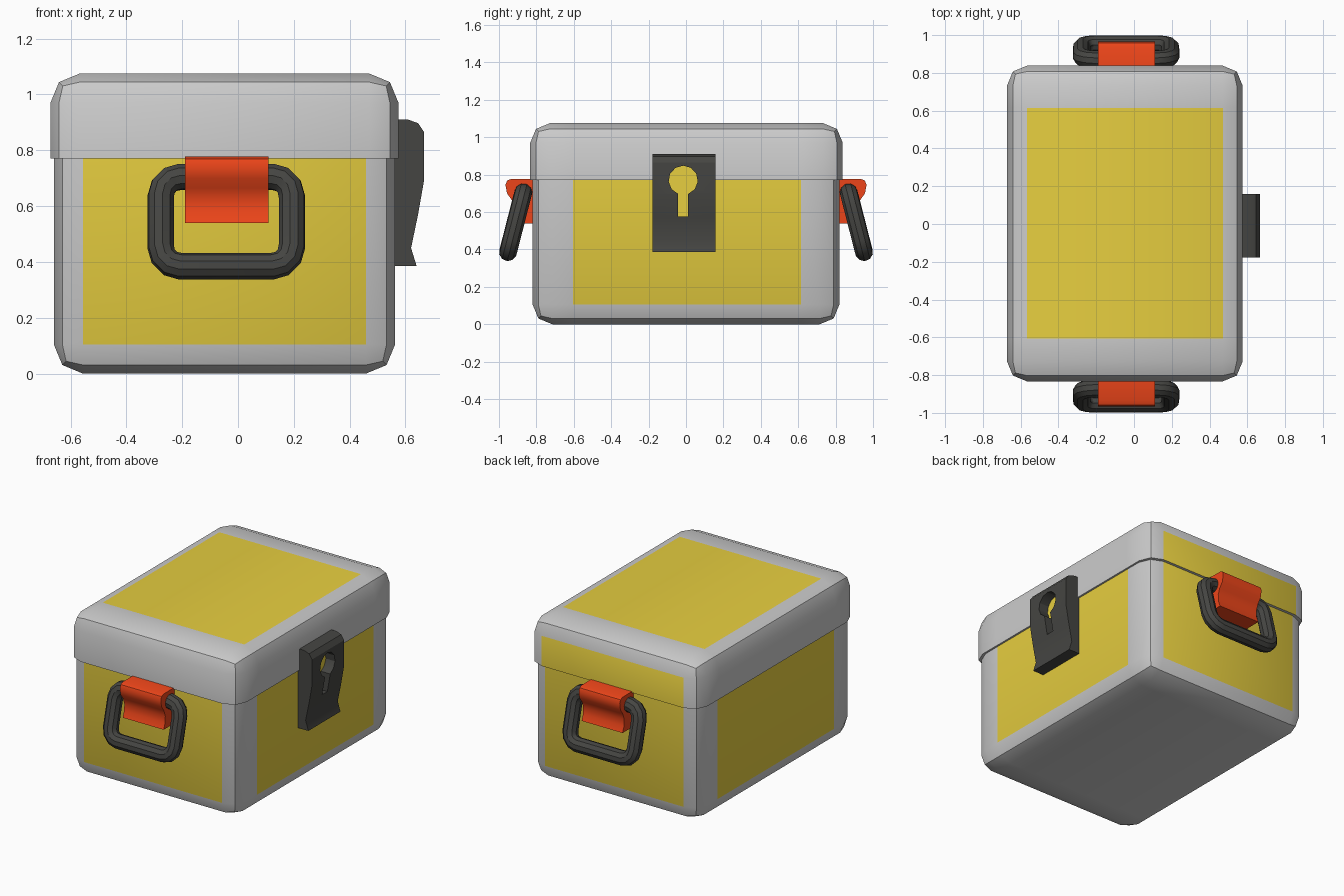
import bpy, bmesh
from math import sin, cos, radians
from mathutils import Vector

if "Cube" in bpy.data.objects:
    bpy.data.objects.remove(bpy.data.objects["Cube"])


def material(name, color):
    m = bpy.data.materials.new(name)
    m.diffuse_color = (*color, 1)
    m.use_nodes = True
    m.node_tree.nodes["Principled BSDF"].inputs["Base Color"].default_value = m.diffuse_color
    return m


GREY = material("grey", (0.6, 0.6, 0.6))
YELLOW = material("yellow", (0.8, 0.62, 0.05))
RED = material("red", (0.85, 0.06, 0.01))
DARK = material("dark", (0.06, 0.06, 0.055))


def finish(ob):
    bpy.ops.object.select_all(action='DESELECT')
    ob.select_set(True)
    bpy.context.view_layer.objects.active = ob
    bpy.ops.object.shade_smooth_by_angle(angle=radians(32))


def add_mesh(name, bm, mats):
    me = bpy.data.meshes.new(name)
    bmesh.ops.recalc_face_normals(bm, faces=bm.faces)
    bm.to_mesh(me)
    bm.free()
    for m in mats:
        me.materials.append(m)
    ob = bpy.data.objects.new(name, me)
    bpy.context.collection.objects.link(ob)
    finish(ob)
    return ob


def rounded_box(name, lo, hi, flat_z, is_yellow):
    """Box with every edge rounded except those at height flat_z."""
    lo, hi = Vector(lo), Vector(hi)
    bm = bmesh.new()
    bmesh.ops.create_cube(bm, size=1)
    for v in bm.verts:
        v.co = (lo + hi) / 2 + v.co * (hi - lo)
    edges = [e for e in bm.edges
             if not all(abs(v.co.z - flat_z) < 1e-4 for v in e.verts)]
    bmesh.ops.bevel(bm, geom=edges, offset=0.105, segments=2, profile=0.5,
                    affect='EDGES')
    # cuts that bound the yellow panels
    for y in (-0.605, 0.615):
        bmesh.ops.bisect_plane(bm, geom=bm.verts[:] + bm.edges[:] + bm.faces[:],
                               plane_co=(0, y, 0), plane_no=(0, 1, 0))
    bmesh.ops.recalc_face_normals(bm, faces=bm.faces)
    for f in bm.faces:
        centre = abs(f.calc_center_median().y) < 0.6
        f.material_index = int(is_yellow(f.normal, centre))
    return add_mesh(name, bm, [GREY, YELLOW])


def prism(name, outline, start, end, place, mat):
    """Extrude a 2D outline from start to end; place maps (u, v, w) to xyz."""
    bm = bmesh.new()
    a = [bm.verts.new(place(u, v, start)) for u, v in outline]
    b = [bm.verts.new(place(u, v, end)) for u, v in outline]
    bm.faces.new(a)
    bm.faces.new(b[::-1])
    for i in range(len(a)):
        j = (i + 1) % len(a)
        bm.faces.new((a[i], b[i], b[j], a[j]))
    return add_mesh(name, bm, [mat])


# box body and overlapping lid
rounded_box("box_body", (-0.66, -0.82, 0), (0.563, 0.82, 0.79), 0.79,
            lambda n, c: abs(n.y) > 0.99 or (abs(n.x) > 0.99 and c))
rounded_box("lid", (-0.672, -0.833, 0.77), (0.575, 0.838, 1.075), 0.77,
            lambda n, c: n.y > 0.99 or (n.z > 0.99 and c))

# carrying handles and their red holders, one pair per end
HOLDER = [(0.80, 0.778), (0.935, 0.777), (0.957, 0.768), (0.965, 0.745),
          (0.957, 0.70), (0.932, 0.665), (0.918, 0.625), (0.92, 0.58),
          (0.935, 0.54), (0.80, 0.54)]


def handle_path(s):
    r, cx, w, h = 0.07, -0.042, 0.235, 0.16
    pts = []
    for k, (sx, sz) in enumerate(((1, 1), (-1, 1), (-1, -1), (1, -1))):
        for i in range(4):
            a = radians(90 * k + 30 * i)
            x = cx + sx * (w - r) + r * cos(a)
            z = 0.545 + sz * (h - r) + r * sin(a)
            pts.append((x, s * (0.87 + 0.256 * (0.705 - z)), z))
    return pts


for s, side in ((-1, "front"), (1, "back")):
    prism(side + "_handle_holder", HOLDER, -0.19, 0.11,
          lambda u, v, w, s=s: (w, s * u, v), RED)
    cu = bpy.data.curves.new(side + "_handle", 'CURVE')
    cu.dimensions = '3D'
    cu.bevel_depth = 0.048
    cu.bevel_resolution = 3
    pts = handle_path(s)
    sp = cu.splines.new('POLY')
    sp.points.add(len(pts) - 1)
    for p, co in zip(sp.points, pts):
        p.co = (*co, 1)
    sp.use_cyclic_u = True
    cu.materials.append(DARK)
    ob = bpy.data.objects.new(side + "_handle", cu)
    bpy.context.collection.objects.link(ob)
    bpy.ops.object.select_all(action='DESELECT')
    ob.select_set(True)
    bpy.context.view_layer.objects.active = ob
    bpy.ops.object.convert(target='MESH')
    finish(bpy.context.object)

# lock plate with a keyhole cut through it
LOCK = [(0.55, 0.91), (0.61, 0.91), (0.645, 0.897), (0.667, 0.865),
        (0.667, 0.695), (0.645, 0.57), (0.62, 0.45), (0.64, 0.385),
        (0.55, 0.385)]
KEYHOLE = [(-0.015 + 0.078 * cos(radians(a)), 0.77 + 0.078 * sin(radians(a)))
           for a in range(-70, 251, 32)]
KEYHOLE += [(-0.042, 0.575), (0.012, 0.575)]

lock = prism("lock_plate", LOCK, -0.178, 0.158, lambda u, v, w: (u, w, v), DARK)
cutter = prism("keyhole_cutter", KEYHOLE, 0.5, 0.75,
               lambda u, v, w: (w, u, v), DARK)
mod = lock.modifiers.new("keyhole", 'BOOLEAN')
mod.operation = 'DIFFERENCE'
mod.solver = 'EXACT'
mod.object = cutter
bpy.ops.object.select_all(action='DESELECT')
lock.select_set(True)
bpy.context.view_layer.objects.active = lock
bpy.ops.object.modifier_apply(modifier=mod.name)
bpy.data.objects.remove(cutter)
finish(lock)

# yellow backing seen inside the keyhole
prism("keyhole_backing", KEYHOLE, 0.56, 0.60, lambda u, v, w: (w, u, v), YELLOW)
